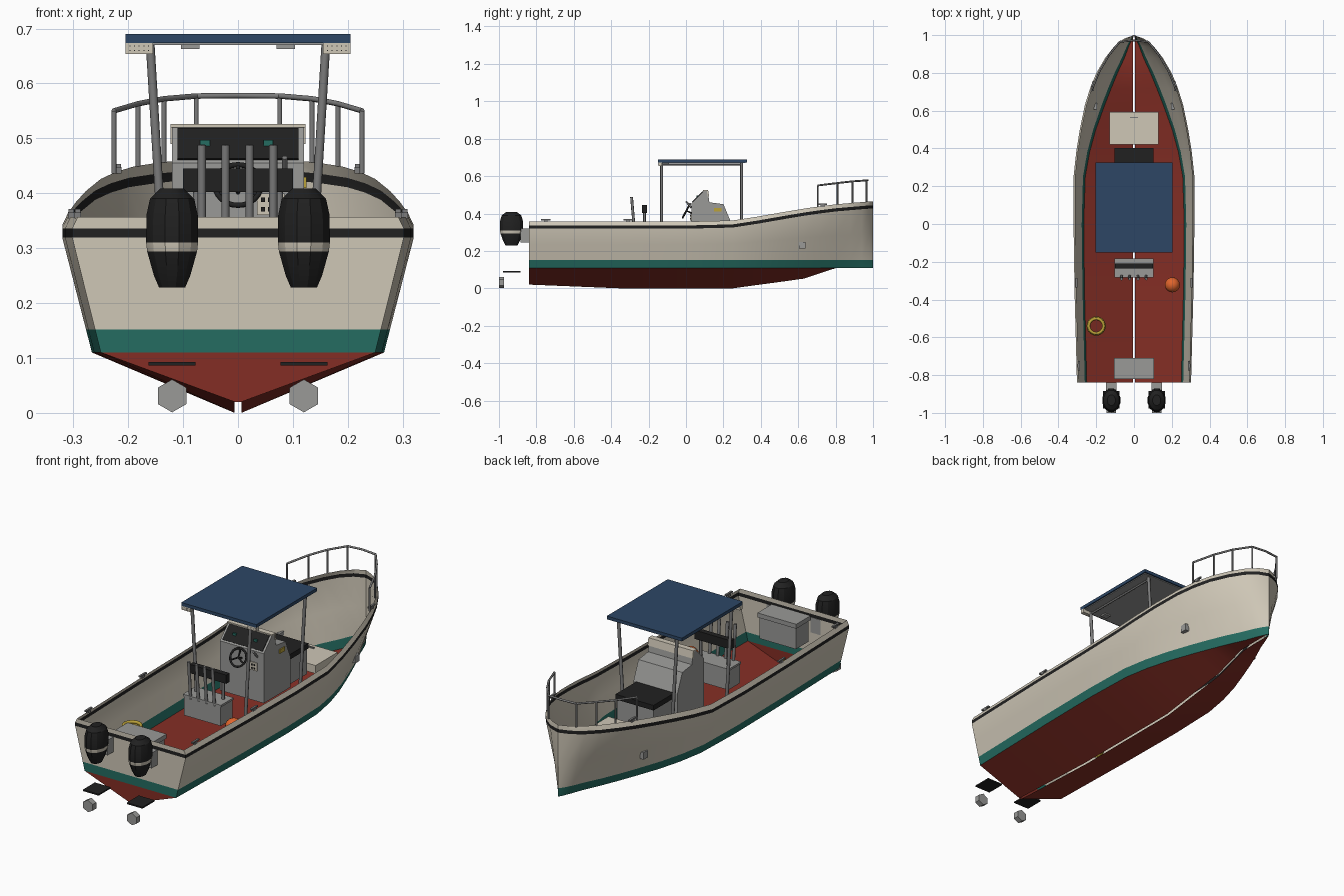
import bpy, bmesh, math
from mathutils import Vector, Matrix

if "Cube" in bpy.data.objects:
    bpy.data.objects.remove(bpy.data.objects["Cube"])

COL = {"cream": (.62, .57, .47), "bottom_red": (.23, .027, .018), "teal": (.018, .15, .12),
       "navy": (.026, .062, .13), "black": (.015, .015, .015), "light_grey": (.32, .32, .31),
       "metal": (.2, .2, .2), "orange": (.75, .13, .025), "yellow": (.5, .36, .04)}
MAT = {}
for n, c in COL.items():
    MAT[n] = bpy.data.materials.new(n)
    MAT[n].diffuse_color = (*c, 1)


def finish(name, bm, mats, smooth=None):
    me = bpy.data.meshes.new(name)
    bm.to_mesh(me)
    bm.free()
    o = bpy.data.objects.new(name, me)
    bpy.context.collection.objects.link(o)
    for m in mats:
        me.materials.append(MAT[m])
    if smooth:
        bpy.ops.object.select_all(action='DESELECT')
        o.select_set(True)
        bpy.context.view_layer.objects.active = o
        bpy.ops.object.shade_smooth_by_angle(angle=math.radians(smooth))
    return o


def boxes(name, mat, *spans):
    """Each span is (x0, x1, y0, y1, z0, z1)."""
    bm = bmesh.new()
    for x0, x1, y0, y1, z0, z1 in spans:
        m = Matrix.Translation(((x0 + x1) / 2, (y0 + y1) / 2, (z0 + z1) / 2)) @ \
            Matrix.Diagonal((abs(x1 - x0), y1 - y0, z1 - z0, 1))
        bmesh.ops.create_cube(bm, size=1, matrix=m)
    return finish(name, bm, [mat])


def tubes(name, mat, r, *paths, seg=8):
    bm = bmesh.new()
    for path in paths:
        for a, b in zip(path, path[1:]):
            a, b = Vector(a), Vector(b)
            d = b - a
            m = Matrix.Translation((a + b) / 2) @ d.to_track_quat('Z', 'Y').to_matrix().to_4x4()
            bmesh.ops.create_cone(bm, cap_ends=True, segments=seg, radius1=r, radius2=r,
                                  depth=d.length, matrix=m)
    return finish(name, bm, [mat], 50)


def prism(name, mat, hw, prof):
    """Side profile (y, z) extruded across x."""
    bm = bmesh.new()
    f = bm.faces.new([bm.verts.new((-hw, y, z)) for y, z in prof])
    g = bmesh.ops.extrude_face_region(bm, geom=[f])
    bmesh.ops.translate(bm, vec=(2 * hw, 0, 0),
                        verts=[v for v in g["geom"] if isinstance(v, bmesh.types.BMVert)])
    bmesh.ops.recalc_face_normals(bm, faces=bm.faces[:])
    return finish(name, bm, [mat])


def torus(name, mat, R, r, M, n=24, k=8):
    bm = bmesh.new()
    g = []
    for i in range(n):
        a = 2 * math.pi * i / n
        g.append([bm.verts.new(M @ Vector(((R + r * math.cos(b)) * math.cos(a),
                  (R + r * math.cos(b)) * math.sin(a), r * math.sin(b))))
                  for b in (2 * math.pi * j / k for j in range(k))])
    for i in range(n):
        for j in range(k):
            p, q = g[i], g[(i + 1) % n]
            bm.faces.new((p[j], q[j], q[(j + 1) % k], p[(j + 1) % k]))
    return finish(name, bm, [mat], 50)


# Hull skin: y, chine half width, rail half width, keel z, sheer z
ST = [(-.84, .25, .302, .02, .357), (-.35, .262, .315, 0, .357), (0, .266, .32, 0, .357),
      (.25, .258, .32, 0, .363), (.38, .235, .306, .018, .383), (.5, .202, .287, .034, .404),
      (.63, .155, .26, .052, .426), (.72, .12, .232, .082, .439), (.8, .087, .199, .108, .449),
      (.88, .05, .152, .11, .456), (.94, .028, .105, .11, .461), (.98, .011, .055, .11, .464),
      (1, 0, 0, .11, .465)]
bm = bmesh.new()
rows = []
for y, cw, rw, zk, zs in ST:
    zr = zs - .038
    lv = [(min(.006, cw), zk), (cw, .11)]
    for z in (.152, .152 + (zr - .152) * .5, zr):
        lv.append((cw + (rw - cw) * (z - .11) / (zr - .11), z))
    lv += [(rw, zs - .021), (max(rw - .01, 0), zs)]
    rows.append([[bm.verts.new((s * x, y, z)) for x, z in lv] for s in (-1, 1)])
BAND = [0, 1, 2, 2, 3, 2]
for a, b in zip(rows, rows[1:]):
    for s in (0, 1):
        for k in range(6):
            q = [a[s][k], b[s][k], b[s][k + 1], a[s][k + 1]]
            bm.faces.new(q if s else q[::-1]).material_index = BAND[k]
for k in range(6):  # transom
    p, q = rows[0]
    bm.faces.new((p[k], q[k], q[k + 1], p[k + 1])).material_index = BAND[k]
bmesh.ops.remove_doubles(bm, verts=bm.verts[:], dist=.0005)
finish("hull", bm, ["bottom_red", "teal", "cream", "black"], 20)

# Hull side fittings and cleats
boxes("hull_side_plates", "light_grey", *[(s * .197, s * .217, .605, .64, .213, .248) for s in (-1, 1)])
cl = []
for s in (-1, 1):
    for x, y, z in ((.304, -.31, .358), (.292, -.75, .358), (.218, .73, .44)):
        cl += [(s * x - .006, s * x + .006, y - .01, y + .01, z - .004, z + .008),
               (s * x - .005, s * x + .005, y - .025, y + .025, z + .006, z + .013)]
boxes("cleats", "metal", *cl)

# Hardtop on four posts
boxes("canopy", "navy", (-.205, .205, -.15, .325, .674, .69))
boxes("canopy_lining", "light_grey", (-.198, .198, -.143, .318, .67, .675))
boxes("speaker_boxes", "cream", *[(s * .155, s * .205, -.148, -.128, .654, .674) for s in (-1, 1)])
boxes("speaker_holes", "black", *[(s * (.163 + .0085 * i) - .001, s * (.163 + .0085 * i) + .001, -.149, -.147, z, z + .002)
                                  for s in (-1, 1) for i in range(5) for z in (.659, .667)])
boxes("canopy_lights", "light_grey", *[(s * .07, s * .104, -.12, -.09, .663, .671) for s in (-1, 1)])
tubes("canopy_posts", "metal", .008, *[[(s * .16, y, .672), (s * .132, y, .21)]
                                       for s in (-1, 1) for y in (-.13, .298)])
tubes("canopy_braces", "metal", .005, *[[(s * .158, -.13, .662), (s * .158, .298, .662)] for s in (-1, 1)])

# Helm console with dash, wheel and switches
prism("console", "light_grey", .12, [(.03, .21), (.03, .455), (.096, .522), (.116, .522), (.125, .46),
                                     (.2, .45), (.238, .36), (.238, .21)])
prism("dash_hood", "cream", .123, [(.09, .52), (.09, .526), (.118, .526), (.124, .49), (.116, .49), (.112, .52)])
prism("dash_panel", "black", .11, [(.033, .463), (.0885, .519), (.094, .517), (.038, .459)])
boxes("dash_gauges", "teal", *[(x - .009, x + .009, .056, .064, .485, .497) for x in (-.06, .055)])
boxes("switch_panel", "cream", (.035, .085, .025, .031, .36, .4))
boxes("switches", "black", *[(.042 + .013 * i, .049 + .013 * i, .022, .026, z, z + .008)
                             for i in range(3) for z in (.367, .384)])
boxes("side_label", "yellow", (.119, .125, .15, .19, .41, .43))
W = Matrix.Translation((0, .002, .415)) @ Matrix.Rotation(math.radians(62), 4, 'X')
torus("steering_wheel", "black", .042, .005, W)
tubes("wheel_spokes", "black", .004, [W @ Vector((0, 0, 0)), (0, .035, .4)],
      *[[W @ Vector((0, 0, 0)), W @ Vector((.042 * math.cos(a), .042 * math.sin(a), 0))]
        for a in (math.pi / 2, math.pi * 7 / 6, math.pi * 11 / 6)])
tubes("throttle", "metal", .005, [(.085, .03, .43), (.085, .0, .465)])

# Console front seat and bow locker
boxes("front_seat_base", "light_grey", (-.1, .1, .238, .395, .21, .335))
boxes("front_seat_cushion", "black", (-.104, .104, .24, .402, .335, .36))
boxes("bow_locker", "cream", (-.13, .13, .42, .592, .21, .25))
boxes("locker_latch", "metal", (-.02, .02, .56, .567, .25, .256))

# Leaning post with backrest and rods
boxes("helm_seat_box", "light_grey", (-.1, .1, -.278, -.187, .21, .305))
boxes("helm_seat_lid", "light_grey", (-.104, .104, -.282, -.183, .305, .315))
boxes("helm_backrest", "black", (-.1, .1, -.235, -.208, .402, .445))
tubes("backrest_posts", "metal", .007, *[[(s * .075, -.222, .31), (s * .075, -.222, .41)] for s in (-1, 1)])
tubes("rod_holders", "metal", .0075, *[[(x, -.275, .3), (x, -.291, .488)] for x in (-.066, -.023, .021, .064)])

# Stern cooler, buoy and rope coil
boxes("stern_cooler", "light_grey", (-.1, .1, -.815, -.715, .21, .315))
boxes("cooler_lid", "light_grey", (-.106, .106, -.821, -.709, .315, .337))
bm = bmesh.new()
bmesh.ops.create_uvsphere(bm, u_segments=16, v_segments=10, radius=.04,
                          matrix=Matrix.Translation((.203, -.322, .252)))
finish("buoy", bm, ["orange"], 40)
for i in range(2):
    torus("rope_coil", "yellow", .043 - .004 * i, .008, Matrix.Translation((-.2, -.54, .22 + .013 * i)))

# Bow rail
pts = [(.226, .705, .55), (.182, .81, .563), (.135, .89, .572), (.076, .965, .577)]
foot = [.436, .449, .456, .461]
rail = [(-x, y, z) for x, y, z in pts] + [(0, .972, .578)] + pts[::-1]
tubes("bow_rail", "metal", .005, rail)
tubes("bow_rail_posts", "metal", .0045, *[[(s * x, y, z), (s * x, y, f)]
                                          for s in (-1, 1) for (x, y, z), f in zip(pts, foot)])

# Twin outboards
RINGS = [(.228, .5), (.25, .7), (.294, .96), (.31, 1), (.36, .99), (.39, .85), (.409, .45)]
for s, side in ((-1, "left"), (1, "right")):
    cx = s * .12
    bm = bmesh.new()
    R = [[bm.verts.new((cx + .049 * k * math.cos(a), -.933 + .064 * k * math.sin(a), z))
          for a in (math.pi * (2 * i + 1) / 12 for i in range(12))] for z, k in RINGS]
    for j in range(6):
        for i in range(12):
            f = bm.faces.new((R[j][i], R[j][(i + 1) % 12], R[j + 1][(i + 1) % 12], R[j + 1][i]))
            f.material_index = 1 if j == 2 else 0
    bm.faces.new(R[0][::-1])
    bm.faces.new(R[-1])
    finish(side + "_outboard_cowl", bm, ["black", "cream"], 25)
    boxes(side + "_outboard_bracket", "light_grey", (cx - .027, cx + .027, -.885, -.838, .245, .32))
    boxes(side + "_cavitation_plate", "black", (cx - .043, cx + .043, -.978, -.885, .086, .093))
    bm = bmesh.new()
    bmesh.ops.create_cone(bm, cap_ends=True, segments=6, radius1=.03, radius2=.03, depth=.028,
                          matrix=Matrix.Translation((cx, -.986, .031)) @ Matrix.Rotation(math.pi / 2, 4, 'X')
                          @ Matrix.Rotation(math.pi / 6, 4, 'Z'))
    bmesh.ops.rotate(bm, verts=bm.verts[:], cent=(cx, -.986, .031), matrix=Matrix.Rotation(math.pi / 6, 3, 'Y'))
    finish(side + "_propeller_hub", bm, ["light_grey"])

for m in bpy.data.materials:
    if m.users and not m.is_grease_pencil:
        m.use_nodes = True
        m.node_tree.nodes["Principled BSDF"].inputs["Base Color"].default_value = m.diffuse_color
